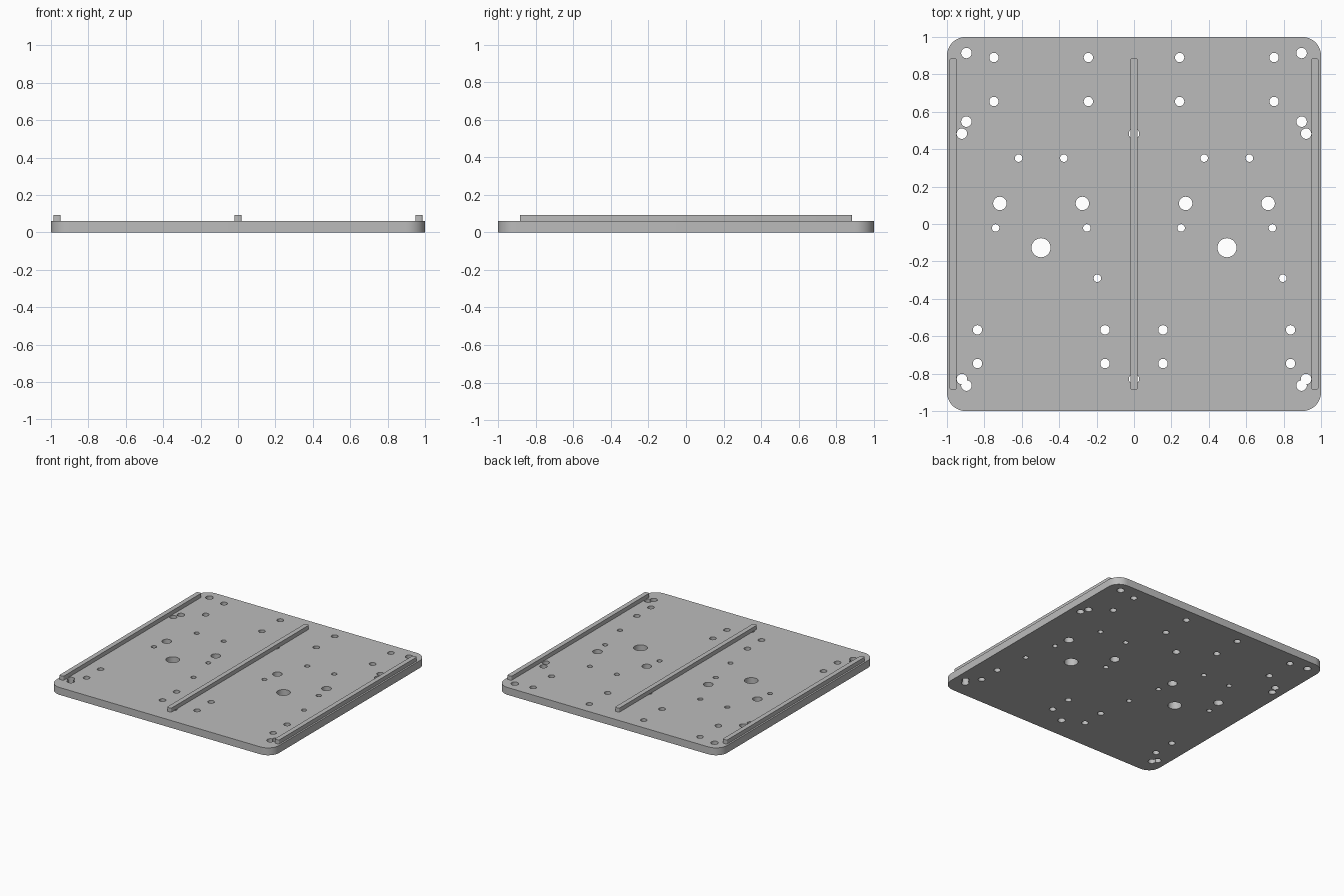
import bpy, bmesh, math

cube = bpy.data.objects.get("Cube")
if cube:
    bpy.data.objects.remove(cube)

PLATE_TOP, RAIL_TOP = 0.06, 0.093

grey = bpy.data.materials.new("plain grey")
grey.use_nodes = True
COLOUR = (0.5, 0.5, 0.5, 1)
grey.diffuse_color = COLOUR
grey.node_tree.nodes["Principled BSDF"].inputs["Base Color"].default_value = COLOUR


def add_object(name, bm):
    mesh = bpy.data.meshes.new(name)
    bm.to_mesh(mesh)
    bm.free()
    mesh.materials.append(grey)
    obj = bpy.data.objects.new(name, mesh)
    bpy.context.collection.objects.link(obj)
    return obj


def rounded_slab(name, x, width, length, z0, z1, radius, segments):
    """Box with rounded upright edges."""
    bm = bmesh.new()
    bmesh.ops.create_cube(bm, size=1)
    for v in bm.verts:
        v.co.x = x + v.co.x * width
        v.co.y *= length
        v.co.z = z1 if v.co.z > 0 else z0
    upright = [e for e in bm.edges if abs(e.verts[0].co.z - e.verts[1].co.z) > 1e-4]
    bmesh.ops.bevel(bm, geom=upright, offset=radius, segments=segments,
                    profile=0.5, affect='EDGES')
    return add_object(name, bm)


def smooth(obj):
    bpy.ops.object.select_all(action='DESELECT')
    obj.select_set(True)
    bpy.context.view_layer.objects.active = obj
    bpy.ops.object.shade_smooth_by_angle(angle=math.radians(30))


# Base plate
plate = rounded_slab("base_plate", 0, 2, 2, 0, PLATE_TOP, 0.1, 12)

# Hole rows, mirrored left and right: radius, x distances, y positions
HOLES = [
    (0.051, [0.497], [-0.127]),                  # main bores
    (0.036, [0.276, 0.717], [0.11]),             # medium bores
    (0.020, [0.375, 0.617], [0.352]),            # small screw holes
    (0.020, [0.252, 0.74], [-0.021]),
    (0.025, [0.244, 0.749], [0.89, 0.655]),      # rear mounting holes
    (0.025, [0.155, 0.837], [-0.566, -0.746]),   # front mounting holes
    (0.028, [0.896], [0.914, 0.547, -0.864]),    # corner holes
    (0.028, [0.92], [0.483, -0.829]),            # rail holes
]
spots = [(r, side * x, y) for r, xs, ys in HOLES
         for x in xs for y in ys for side in (-1, 1)]
spots += [(0.028, 0, 0.483), (0.028, 0, -0.829)]              # under the middle rail
spots += [(0.020, -0.196, -0.29), (0.020, 0.796, -0.29)]      # offset pair

# Cut the holes through the plate
bm = bmesh.new()
for r, x, y in spots:
    made = bmesh.ops.create_cone(bm, cap_ends=True, segments=32,
                                 radius1=r, radius2=r, depth=0.3)
    bmesh.ops.translate(bm, verts=made["verts"], vec=(x, y, 0))
cutter = add_object("hole_cutter", bm)
cutter.hide_render = True

cut = plate.modifiers.new("holes", 'BOOLEAN')
cut.operation = 'DIFFERENCE'
cut.solver = 'EXACT'
cut.use_self = True
cut.object = cutter
bpy.context.view_layer.objects.active = plate
bpy.ops.object.modifier_apply(modifier=cut.name)
bpy.data.objects.remove(cutter)
smooth(plate)

# Three raised rails
for name, x in (("right_rail", -0.967), ("middle_rail", 0), ("left_rail", 0.967)):
    smooth(rounded_slab(name, x, 0.038, 1.77, PLATE_TOP, RAIL_TOP, 0.008, 4))
